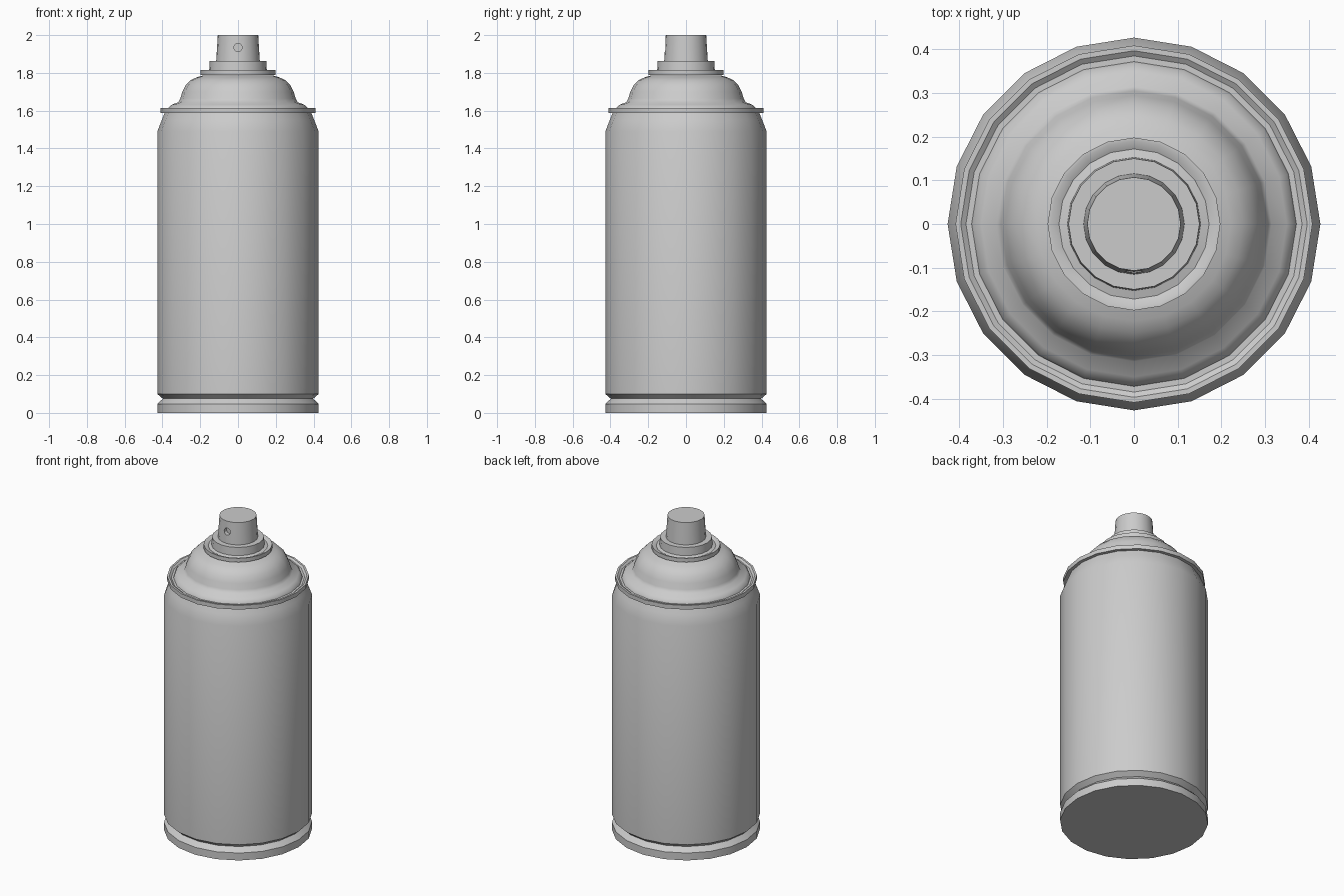
import bpy, bmesh, math
from mathutils import Matrix

if "Cube" in bpy.data.objects:
    bpy.data.objects.remove(bpy.data.objects["Cube"])

SIDES = 20


def lathe(name, profile, cap_bottom=False, cap_top=False, angle=35):
    """Revolve (radius, z) points around the z axis."""
    bm = bmesh.new()
    rings = []
    for r, z in profile:
        rings.append([bm.verts.new((r * math.cos(2 * math.pi * i / SIDES),
                                    r * math.sin(2 * math.pi * i / SIDES), z))
                      for i in range(SIDES)])
    for a, b in zip(rings, rings[1:]):
        for i in range(SIDES):
            j = (i + 1) % SIDES
            bm.faces.new((a[i], a[j], b[j], b[i]))
    if cap_bottom:
        bm.faces.new(rings[0][::-1])
    if cap_top:
        bm.faces.new(rings[-1])
    mesh = bpy.data.meshes.new(name)
    bm.to_mesh(mesh)
    bm.free()
    ob = bpy.data.objects.new(name, mesh)
    bpy.context.collection.objects.link(ob)
    smooth(ob, angle)
    return ob


def smooth(ob, angle):
    bpy.ops.object.select_all(action='DESELECT')
    bpy.context.view_layer.objects.active = ob
    ob.select_set(True)
    bpy.ops.object.shade_smooth_by_angle(angle=math.radians(angle))


# can wall with foot band, groove and tapered shoulder
lathe("can_body", [(0.427, 0), (0.427, 0.047), (0.398, 0.075), (0.427, 0.1),
                   (0.427, 1.49), (0.404, 1.55), (0.388, 1.588)], cap_bottom=True)

# rolled seam where the dome meets the wall
lathe("seam_rim", [(0.388, 1.587), (0.409, 1.587), (0.409, 1.613),
                   (0.397, 1.613), (0.385, 1.604), (0.368, 1.604)])

# dome with a small flare at its foot
lathe("dome", [(0.372, 1.604), (0.368, 1.615), (0.35, 1.632), (0.315, 1.645),
               (0.305, 1.665), (0.295, 1.7), (0.277, 1.735), (0.25, 1.762),
               (0.222, 1.775), (0.185, 1.787)], angle=50)

# valve cup: flange with shallow channel and collar
lathe("valve_flange", [(0.18, 1.79), (0.198, 1.79), (0.198, 1.815),
                       (0.19, 1.815), (0.172, 1.806), (0.15, 1.812)])
lathe("valve_collar", [(0.153, 1.806), (0.15, 1.862), (0.11, 1.862)])

# spray button with nozzle hole at the front
button = lathe("spray_button", [(0.116, 1.855), (0.107, 2.0)], True, True)
bm = bmesh.new()
bmesh.ops.create_cone(bm, cap_ends=True, segments=12, radius1=0.022, radius2=0.022,
                      depth=0.06,
                      matrix=Matrix.Translation((0, -0.115, 1.935)) @ Matrix.Rotation(math.pi / 2, 4, 'X'))
mesh = bpy.data.meshes.new("nozzle_hole_cutter")
bm.to_mesh(mesh)
bm.free()
cutter = bpy.data.objects.new("nozzle_hole_cutter", mesh)
bpy.context.collection.objects.link(cutter)
cut = button.modifiers.new("nozzle_hole", 'BOOLEAN')
cut.operation = 'DIFFERENCE'
cut.solver = 'EXACT'
cut.object = cutter
bpy.context.view_layer.objects.active = button
bpy.ops.object.modifier_apply(modifier=cut.name)
bpy.data.objects.remove(cutter)
smooth(button, 35)
